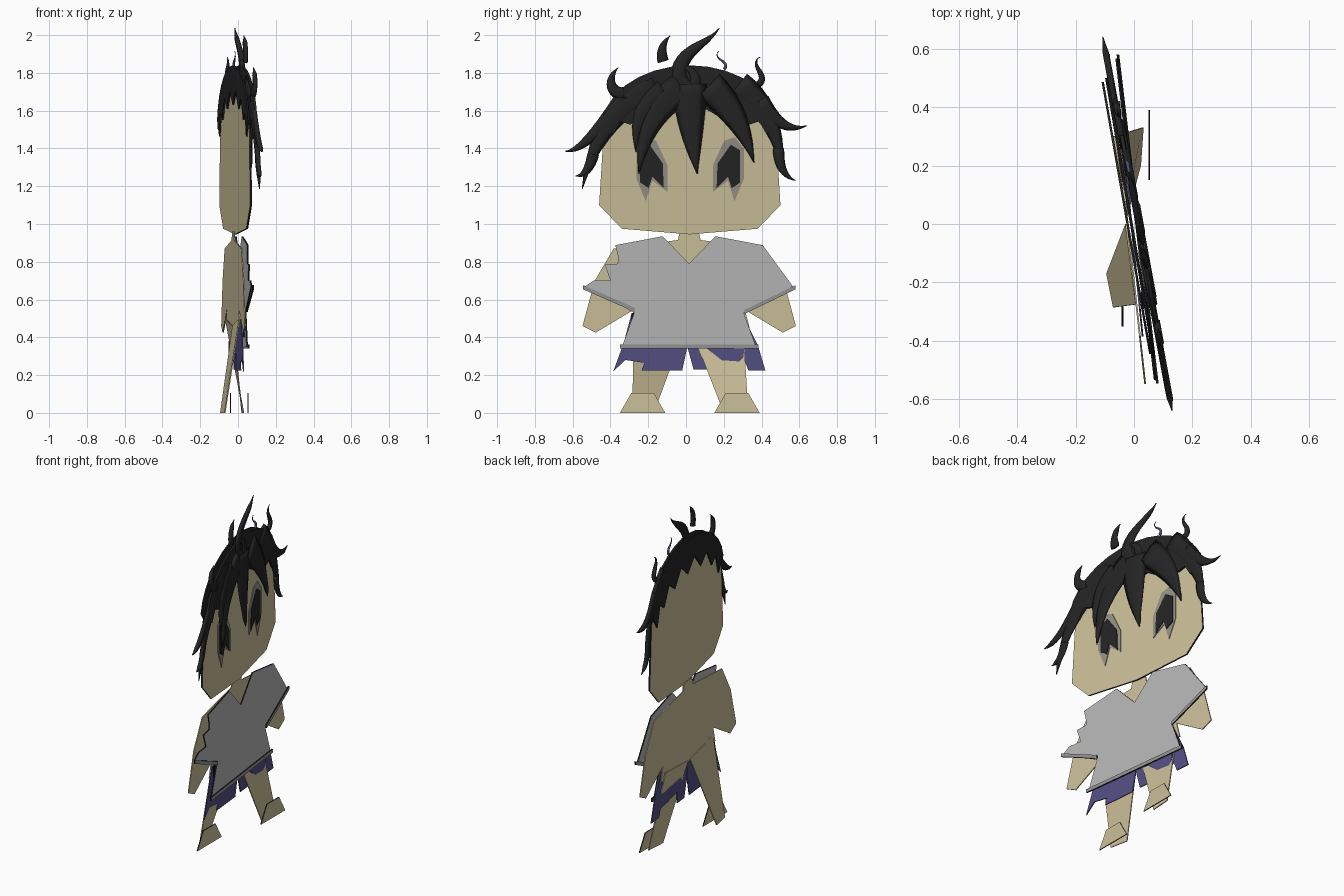
import bpy, bmesh, math
from mathutils import Vector

if "Cube" in bpy.data.objects:
    bpy.data.objects.remove(bpy.data.objects["Cube"])


def material(name, rgb):
    m = bpy.data.materials.new(name)
    m.diffuse_color = (*rgb, 1)
    m.use_nodes = True
    m.node_tree.nodes["Principled BSDF"].inputs["Base Color"].default_value = m.diffuse_color
    return m


SKIN = material("skin", (0.60, 0.52, 0.32))
SHIRT = material("shirt_grey", (0.47, 0.47, 0.47))
TRIM = material("trim_grey", (0.30, 0.30, 0.30))
CLOTH = material("shorts_purple", (0.085, 0.08, 0.23))
HAIR = material("hair_black", (0.018, 0.018, 0.018))
EYE = material("eye_grey", (0.30, 0.28, 0.24))
RIM = material("outline_black", (0.008, 0.008, 0.008))


def finish(bm, name, mats, smooth=False):
    bmesh.ops.recalc_face_normals(bm, faces=bm.faces)
    me = bpy.data.meshes.new(name)
    bm.to_mesh(me)
    bm.free()
    for m in mats:
        me.materials.append(m)
    for p in me.polygons:
        p.use_smooth = smooth
    ob = bpy.data.objects.new(name, me)
    bpy.context.collection.objects.link(ob)


def card(name, corners, mat, thick=0.006, rim=None):
    """Thin card through 3D corners, thickened toward +x."""
    bm = bmesh.new()
    back = [bm.verts.new(c) for c in corners]
    front = [bm.verts.new(v.co + Vector((thick, 0, 0))) for v in back]
    bm.faces.new(back)
    bm.faces.new(front[::-1])
    for i in range(len(back)):
        j = (i + 1) % len(back)
        f = bm.faces.new((back[i], back[j], front[j], front[i]))
        f.material_index = 1 if rim else 0
    finish(bm, name, [mat, rim or mat])


def panel(name, pts, x, slope, mat, thick=0.006, rim=None):
    """Card in the upright plane x + slope * y, outlined in (y, z)."""
    card(name, [(x + slope * y, y, z) for y, z in pts], mat, thick, rim)


def mirrored(half, centre, tear=(), at=0):
    """Full outline from one half, with an optional tear in the mirrored half."""
    left = [(centre - y, z) for y, z in half if y > 0][::-1]
    left[at:at] = tear
    return [(centre + y, z) for y, z in half] + left


def tube(name, path, width, mat=HAIR, lift=0.0):
    """Flattened lock of hair tapering to a point along a (y, z) path."""
    bm = bmesh.new()
    rings, last = [], len(path) - 1
    for i, p in enumerate(path):
        d = path[min(i + 1, last)] - path[max(i - 1, 0)]
        n = Vector((-d.y, d.x)).normalized()
        w = max(width * (1 - (i / last) ** 1.7), 0.002)
        ring = []
        for k in range(6):
            a = k * math.tau / 6
            q = p + n * w * math.cos(a)
            x = 0.012 + lift - 0.185 * q.x + min(0.013, w) * math.sin(a)
            ring.append(bm.verts.new((x, q.x, q.y)))
        rings.append(ring)
    for r, q in zip(rings, rings[1:]):
        for k in range(6):
            bm.faces.new((r[k], r[(k + 1) % 6], q[(k + 1) % 6], q[k]))
    bm.faces.new(rings[0])
    bm.faces.new(rings[-1])
    finish(bm, name, [mat], True)


def lock(name, root, bend, tip, width, lift=0.0):
    a, b, c = Vector(root), Vector(bend), Vector(tip)
    tube(name, [a * (1 - t) ** 2 + b * 2 * t * (1 - t) + c * t * t
                for t in (i / 10 for i in range(11))], width, HAIR, lift)


def curl(name, start, length, heading, turn, bend, width, mat=HAIR):
    """Lock whose heading in degrees changes along its length."""
    path = [Vector(start)]
    for i in range(16):
        t = (i + 0.5) / 16
        a = math.radians(heading + turn * t + bend * t * t)
        path.append(path[-1] + Vector((math.cos(a), math.sin(a))) * length / 16)
    tube(name, path, width, mat, 0.004)


def arch(base, height, wobble):
    """Hair cap outline: smooth elliptical top, zigzag lower edge."""
    angles = [math.radians(8 + 164 * i / 14) for i in range(15)]
    outer = [(.02 + .47 * math.cos(a), 1.5 + .34 * math.sin(a)) for a in angles]
    inner = [(.02 + .43 * math.cos(a), base + height * math.sin(a) + wobble * (-1) ** i)
             for i, a in enumerate(angles)]
    return outer + inner[::-1]


# Head card
panel("head", mirrored([(0, .945), (.36, .975), (.48, 1.1), (.455, 1.5), (.34, 1.69), (0, 1.77)], .02),
      -0.014, -0.17, SKIN, 0.01, RIM)

# Eyes: grey plate with a dark iris, mirrored about the face centre
for side, s in (("left", -1), ("right", 1)):
    white = [(.12, 1.17), (.20, 1.23), (.235, 1.12), (.285, 1.24), (.285, 1.4), (.235, 1.46), (.18, 1.44), (.12, 1.31)]
    iris = [(.14, 1.19), (.2, 1.25), (.22, 1.19), (.265, 1.22), (.265, 1.39), (.215, 1.42), (.145, 1.32)]
    panel(side + "_eye_grey", [(.022 + s * y, z) for y, z in white], -0.003, -0.17, EYE, 0.004)
    panel(side + "_eye_iris", [(.022 + s * y, z) for y, z in iris], 0.001, -0.17, HAIR, 0.004)

# Hair cap in front and jagged fringe behind
panel("hair_cap", arch(1.45, .14, .02), 0.008, -0.185, HAIR, 0.012)
panel("hair_back", arch(1.42, .25, .04), -0.026, -0.175, HAIR, 0.008)

# Side locks and flicks
lock("left_lock", (-.16, 1.73), (-.46, 1.6), (-.55, 1.185), .075)
lock("left_barb", (-.49, 1.37), (-.52, 1.25), (-.585, 1.255), .03)
lock("left_flick", (-.33, 1.68), (-.53, 1.38), (-.64, 1.385), .04)
lock("right_lock", (.28, 1.74), (.48, 1.6), (.515, 1.26), .07)
lock("right_barb", (.49, 1.4), (.49, 1.26), (.58, 1.23), .03)
lock("right_flick", (.4, 1.66), (.5, 1.47), (.64, 1.52), .04)

# Bangs
lock("left_bang", (-.02, 1.72), (-.22, 1.6), (-.25, 1.265), .085, .008)
lock("left_side_bang", (-.12, 1.71), (-.28, 1.62), (-.265, 1.38), .06, .006)
lock("centre_bang", (.02, 1.74), (.02, 1.5), (.06, 1.265), .09, .01)
lock("right_bang", (.12, 1.73), (.29, 1.58), (.36, 1.325), .085, .008)

# Horns and curls on the crown
curl("top_horn", (.04, 1.71), .46, 180, -400, 275, .05)
curl("small_horn", (-.12, 1.86), .15, 110, -70, 0, .03)
curl("horn_side", (.04, 1.72), .17, 60, 130, 0, .035)
curl("left_curl", (-.33, 1.69), .19, 190, -220, 70, .035)
curl("right_curl", (.38, 1.74), .17, 10, 440, -440, .018)
curl("thin_top_curl", (.2, 1.82), .12, 20, 500, -500, .008, CLOTH)

# Torso with arms and neck
panel("torso_and_arms", mirrored([(.05, .96), (.06, .915), (.4, .87), (.5, .7), (.565, .46), (.495, .425),
                                  (.295, .545), (.32, .45)], .017), -0.025, -0.11, SKIN)

# Shirt with a torn left sleeve, then cuffs and hem
tear = [(-.49, .7), (-.4, .7), (-.43, .785), (-.36, .79), (-.36, .83)]
panel("shirt", mirrored([(0, .79), (.12, .915), (.14, .935), (.39, .888), (.55, .67), (.29, .53), (.355, .35)],
                        .016, tear, 3), 0.004, -0.12, SHIRT, 0.008, RIM)


def band(name, y0, z0, y1, z1, h=0.011):
    panel(name, [(y0, z0 - h), (y1, z1 - h), (y1, z1 + h), (y0, z0 + h)], 0.01, -0.12, TRIM, 0.009, RIM)


band("left_cuff", -.545, .665, -.27, .545)
band("right_cuff", .58, .665, .31, .535)
band("shirt_hem", -.35, .352, .385, .352)

# Ragged shorts
panel("shorts_left", [(-.29, .52), (0, .5), (.005, .34), (-.02, .225), (-.235, .225), (-.22, .265), (-.32, .28),
                      (-.385, .22), (-.33, .37)], -0.012, -0.1, CLOTH)
panel("shorts_right", [(0, .5), (.31, .5), (.38, .36), (.42, .225), (.33, .225), (.31, .28),
                       (.12, .3), (.12, .23), (.04, .23), (.01, .34)], -0.012, -0.1, CLOTH)
panel("shorts_patch", [(.1, .35), (.2, .27), (.3, .265), (.31, .35)], 0.0, -0.1, CLOTH)
panel("torn_thread", [(-.29, .53), (-.265, .53), (-.23, .43), (-.28, .4)], 0.0, -0.1, RIM)

# Legs leaning apart, with upright foot cards
card("left_leg", [(-.03, 0, .46), (.005, -.275, .5), (-.072, -.285, 0), (-.095, -.17, 0)], SKIN)
card("right_leg", [(-.03, .02, .46), (-.07, .3, .5), (.027, .33, 0), (.018, .2, 0)], SKIN)
for name, x, y in (("left_foot", -.042, -.23), ("right_foot", .049, .27)):
    panel(name, [(y - .12, 0), (y + .12, 0), (y + .06, .105), (y - .06, .105)], x, 0, SKIN, 0.006, RIM)
